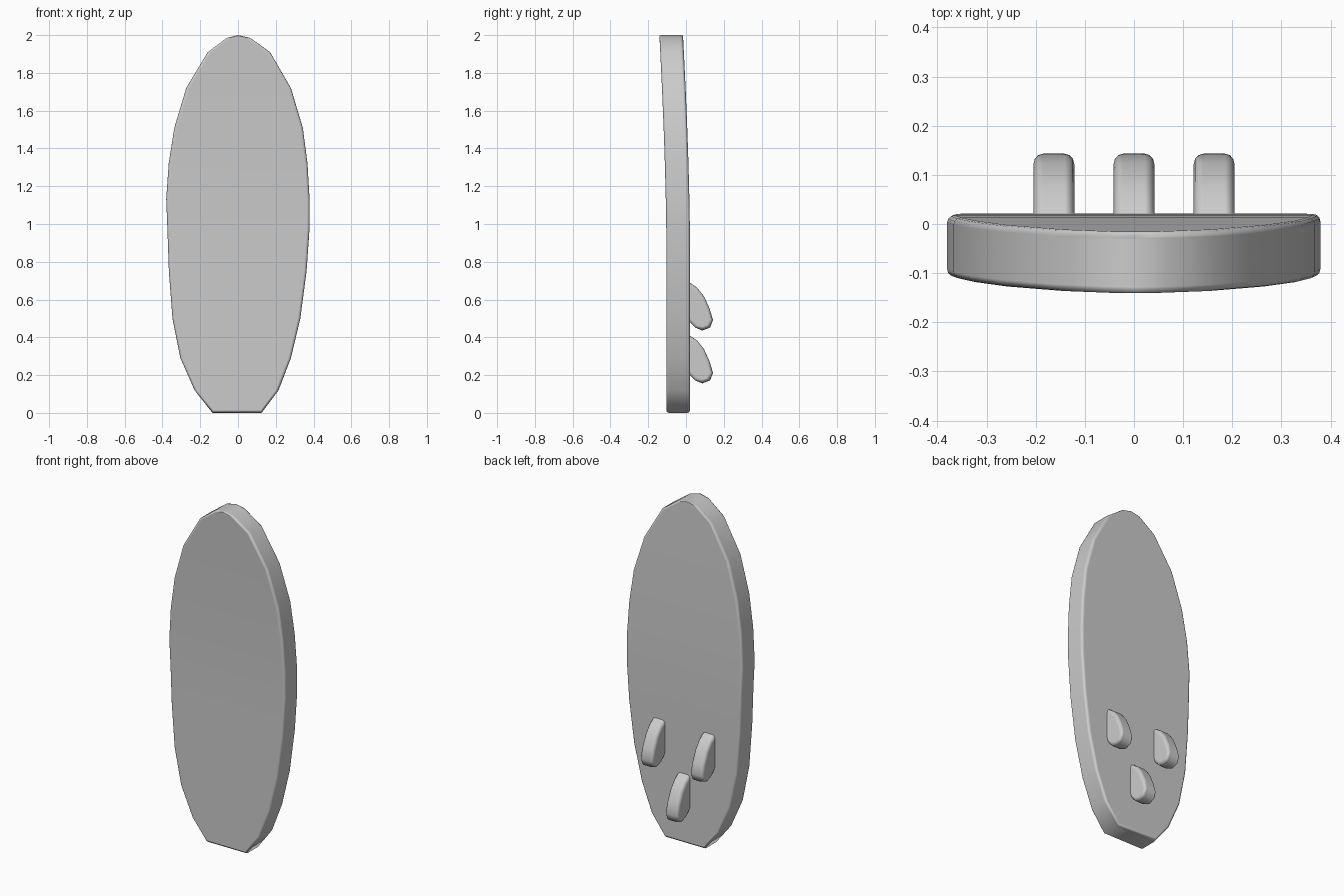
import bpy, bmesh
from mathutils import Vector

if "Cube" in bpy.data.objects:
    bpy.data.objects.remove(bpy.data.objects["Cube"])

THICK = 0.125


def finish(bm, name, width, limit):
    """Turn a bmesh into a smooth object with rounded rims."""
    bmesh.ops.recalc_face_normals(bm, faces=bm.faces)
    me = bpy.data.meshes.new(name)
    bm.to_mesh(me)
    bm.free()
    for p in me.polygons:
        p.use_smooth = True
    ob = bpy.data.objects.new(name, me)
    bpy.context.collection.objects.link(ob)
    bev = ob.modifiers.new("rounded_rim", 'BEVEL')
    bev.width = width
    bev.segments = 3
    bev.limit_method = 'ANGLE'
    bev.angle_limit = limit
    bev.harden_normals = True
    return ob


def extrude_all(bm, vec):
    """Thicken a flat sheet along a vector."""
    ret = bmesh.ops.extrude_face_region(bm, geom=bm.faces[:], use_keep_orig=True)
    verts = [g for g in ret["geom"] if isinstance(g, bmesh.types.BMVert)]
    bmesh.ops.translate(bm, verts=verts, vec=Vector(vec))


# Board: rows of (height, left x, right x); the nose curves to the front
rows = [(0, -0.135, 0.125), (0.12, -0.23, 0.215), (0.29, -0.305, 0.28),
        (0.50, -0.347, 0.33), (0.75, -0.366, 0.363), (0.98, -0.374, 0.379),
        (1.13, -0.38, 0.379), (1.32, -0.367, 0.368), (1.51, -0.337, 0.343),
        (1.72, -0.274, 0.28), (1.91, -0.16, 0.17), (1.985, -0.06, 0.065),
        (2.0, 0, 0)]


def front_y(z):
    return -0.104 - 0.037 * max(0, (z - 0.9) / 1.1) ** 1.6


bm = bmesh.new()
pairs = [[bm.verts.new((x, front_y(z), z)) for x in (l, r)] for z, l, r in rows]
for (a, b), (c, d) in zip(pairs, pairs[1:]):
    bm.faces.new((a, b, d, c))
bmesh.ops.remove_doubles(bm, verts=bm.verts[:], dist=0.0001)
extrude_all(bm, (0, THICK, 0))
finish(bm, "board", 0.034, 1.2)

# Fins: swept teardrop side profile (y, z), root sunk into the board
fin_profile = [(-0.01, 0.425), (0.02, 0.41), (0.06, 0.382), (0.095, 0.338),
               (0.125, 0.272), (0.143, 0.212), (0.128, 0.172), (0.087, 0.156),
               (0.048, 0.172), (0.02, 0.20), (-0.01, 0.24)]
FIN_W = 0.083


def fin(name, x, dz):
    b = bmesh.new()
    b.faces.new([b.verts.new((x - FIN_W / 2, y, z + dz)) for y, z in fin_profile])
    extrude_all(b, (FIN_W, 0, 0))
    finish(b, name, 0.02, 1.3)


fin("centre_fin", 0, 0)
for label, sx in (("left", -1), ("right", 1)):
    fin(label + "_fin", sx * 0.163, 0.28)
